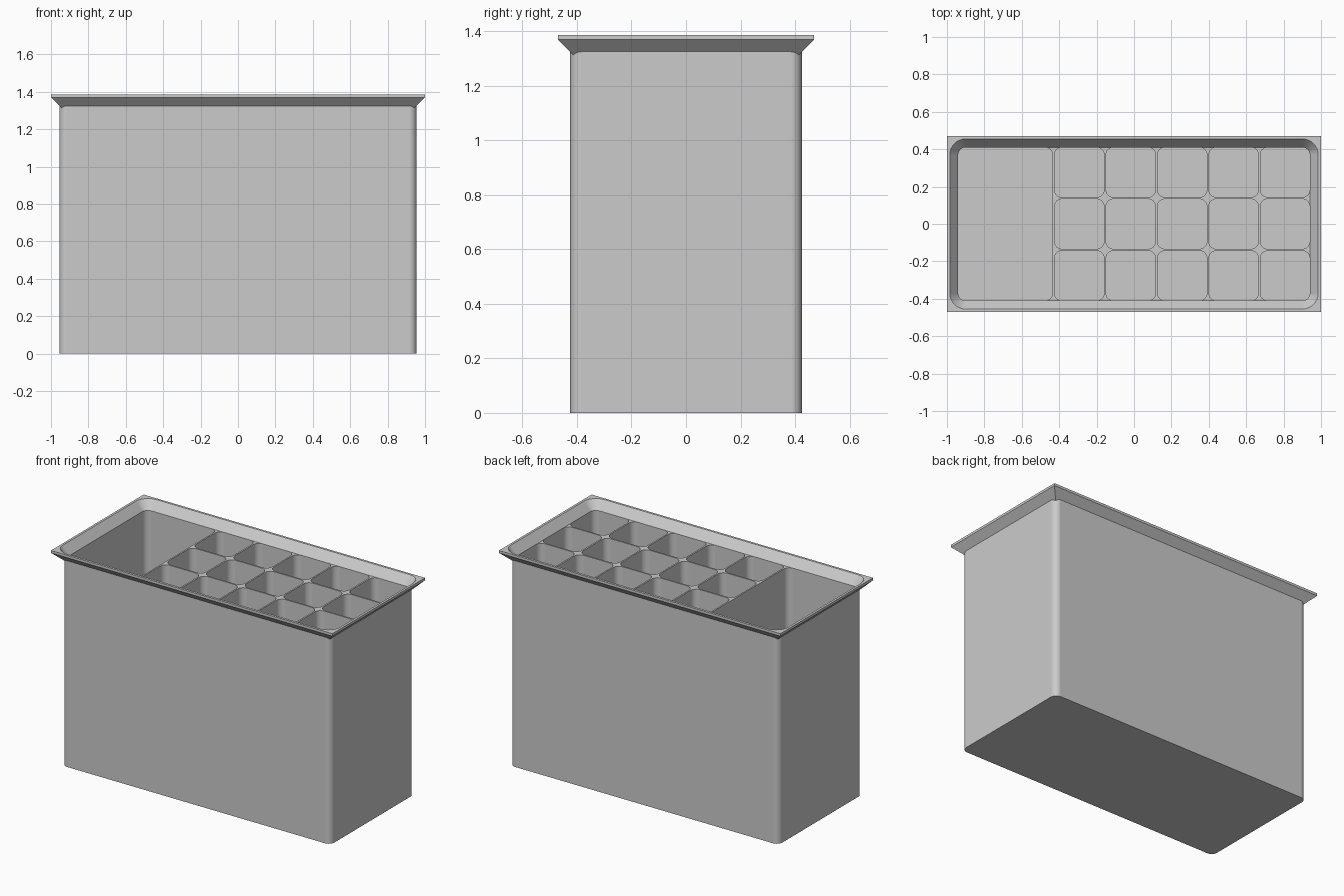
import bpy, bmesh, math

cube = bpy.data.objects.get("Cube")
if cube:
    bpy.data.objects.remove(cube)

HX, HY = 1.0, 0.47          # half size of the rim
BX, BY = 0.955, 0.425       # half size of the body
IX, IY = 0.94, 0.41         # half size of the inside
TOP, DECK, FLOOR = 1.386, 1.33, 0.015
WALL = 0.01

grey = bpy.data.materials.new("plain grey")
grey.use_nodes = True
colour = (0.6, 0.6, 0.6, 1)
grey.diffuse_color = colour
grey.node_tree.nodes["Principled BSDF"].inputs["Base Color"].default_value = colour


def outline(x0, x1, y0, y1, r, steps=8):
    """Rectangle with rounded corners, or a sharp one when r is 0."""
    if r == 0:
        return [(x1, y1), (x0, y1), (x0, y0), (x1, y0)]
    pts = []
    centres = [(x1 - r, y1 - r), (x0 + r, y1 - r), (x0 + r, y0 + r), (x1 - r, y0 + r)]
    for q, (cx, cy) in enumerate(centres):
        for i in range(steps + 1):
            a = math.pi / 2 * (q + i / steps)
            pts.append((cx + r * math.cos(a), cy + r * math.sin(a)))
    return pts


def centred(hx, hy, r):
    return outline(-hx, hx, -hy, hy, r)


def loft(bm, levels):
    """Closed solid through a stack of (outline, height) levels."""
    rings = [[bm.verts.new((x, y, z)) for x, y in pts] for pts, z in levels]
    for low, high in zip(rings, rings[1:]):
        n = len(low)
        for i in range(n):
            j = (i + 1) % n
            bm.faces.new((low[i], low[j], high[j], high[i]))
    bm.faces.new(rings[0][::-1])
    bm.faces.new(rings[-1])


def solid(name, *stacks):
    bm = bmesh.new()
    for levels in stacks:
        loft(bm, levels)
    mesh = bpy.data.meshes.new(name)
    bm.to_mesh(mesh)
    bm.free()
    mesh.materials.append(grey)
    obj = bpy.data.objects.new(name, mesh)
    bpy.context.collection.objects.link(obj)
    return obj


def combine(target, tool, operation):
    mod = target.modifiers.new(operation, "BOOLEAN")
    mod.operation, mod.object, mod.solver = operation, tool, "EXACT"
    bpy.context.view_layer.objects.active = target
    bpy.ops.object.modifier_apply(modifier=mod.name)
    bpy.data.objects.remove(tool)


# Body block and flared rim
container = solid("divided_container", [(centred(BX, BY, 0.04), 0), (centred(BX, BY, 0.04), 1.35)])
rim = solid("rim", [(centred(IX, IY, 0), 1.31), (centred(HX, HY, 0), 1.37), (centred(HX, HY, 0), TOP)])
combine(container, rim, "UNION")

# Sloped recess inside the rim
slope = (DECK - TOP) / 0.045
recess = solid("recess", [(centred(IX, IY, 0.04), DECK),
                          (centred(IX + 0.045, IY + 0.045, 0.085), TOP),
                          (centred(IX + 0.047, IY + 0.047, 0.087), TOP - slope * 0.002)])
combine(container, recess, "DIFFERENCE")

# One wide compartment and a grid of small ones
cells = [(-IX, -0.435, -IY, IY, 0.04)]
x_start, columns, rows = -0.425, 5, 3
width = (IX - x_start - WALL * (columns - 1)) / columns
depth = (2 * IY - WALL * (rows - 1)) / rows
for c in range(columns):
    for r in range(rows):
        x, y = x_start + c * (width + WALL), -IY + r * (depth + WALL)
        cells.append((x, x + width, y, y + depth, 0.04))
pockets = solid("pockets", *[[(outline(*cell), FLOOR), (outline(*cell), DECK + 0.02)] for cell in cells])
combine(container, pockets, "DIFFERENCE")

# Smooth rounded corners, flat panels
bpy.ops.object.select_all(action="DESELECT")
container.select_set(True)
bpy.context.view_layer.objects.active = container
bpy.ops.object.shade_smooth_by_angle(angle=math.radians(30))
normals = container.modifiers.new("flat panels", "WEIGHTED_NORMAL")
normals.keep_sharp = True
